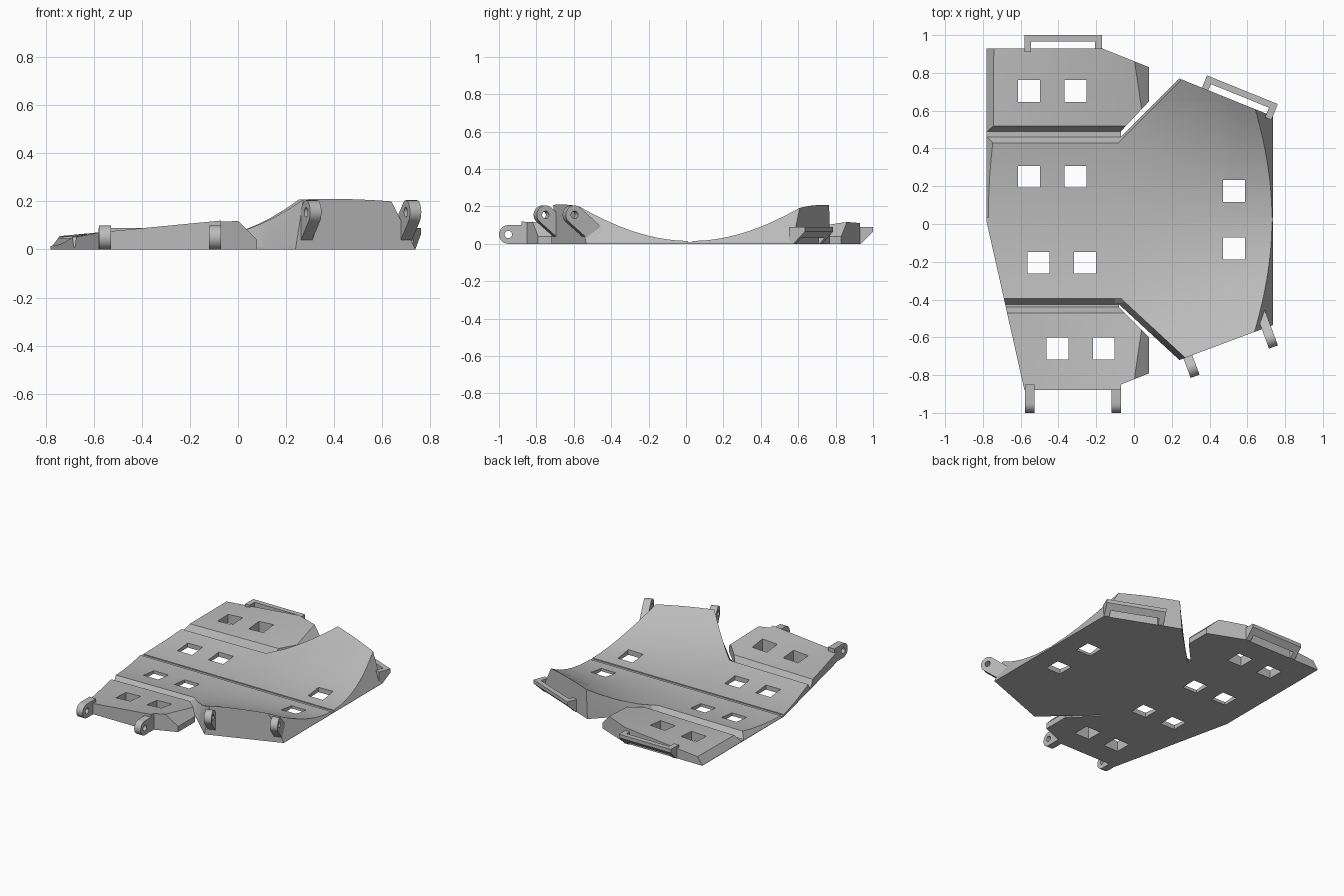
import bpy, bmesh, math
from mathutils import Vector, Matrix

if "Cube" in bpy.data.objects:
    bpy.data.objects.remove(bpy.data.objects["Cube"])

grey = bpy.data.materials.new("plate grey")
grey.diffuse_color = (0.5, 0.5, 0.5, 1)
grey.use_nodes = True
grey.node_tree.nodes["Principled BSDF"].inputs["Base Color"].default_value = grey.diffuse_color

MID, FLOOR, HALF = 0.025, 0.008, 0.058      # centre line, groove floor, half window
WINDOWS = [(-.555, .705), (-.31, .705), (-.555, .25), (-.31, .25), (.53, .175),
           (.53, -.13), (-.505, -.205), (-.26, -.205), (-.405, -.66), (-.16, -.66)]


def clamp(v):
    return max(0.0, min(1.0, v))


def dish(x, y):
    """Shallow dish that steepens to the right."""
    return .015 + (.24 + (.44 if x > 0 else .05) * x) * (y - MID) ** 2


def flange_top(x, y):
    """Outer panel top, rising outward and to the right."""
    a = abs(y - MID)
    t = (x + .78) / .82
    return .052 * (1 - t) + t * (.062 + .16 * (a - .475))


def finish(ob):
    ob.data.materials.clear()
    ob.data.materials.append(grey)
    bpy.ops.object.select_all(action='DESELECT')
    ob.select_set(True)
    bpy.context.view_layer.objects.active = ob
    bpy.ops.object.shade_smooth_by_angle(angle=math.radians(15))


def cut(bm, co, no, clear=False):
    r = bmesh.ops.bisect_plane(bm, geom=bm.verts[:] + bm.edges[:] + bm.faces[:], dist=1e-5,
                               plane_co=co, plane_no=no, clear_outer=clear)
    if clear:
        edges = [e for e in r['geom_cut'] if isinstance(e, bmesh.types.BMEdge) and e.is_boundary]
        if edges:
            bmesh.ops.holes_fill(bm, edges=edges, sides=0)


def panel(name, outline, height, lines=(), chamfers=()):
    """Outline cut into a grid, windows removed, raised to the height rule, ends chamfered."""
    bm = bmesh.new()
    bm.faces.new([bm.verts.new((x, y, 0)) for x, y in outline])
    x0, x1 = min(p[0] for p in outline), max(p[0] for p in outline)
    y0, y1 = min(p[1] for p in outline), max(p[1] for p in outline)
    holes = [w for w in WINDOWS if x0 < w[0] < x1 and y0 < w[1] < y1]
    xs = {0.0} | {w[0] + s * HALF for w in holes for s in (-1, 1)}
    ys = {w[1] + s * HALF for w in holes for s in (-1, 1)}
    xs |= {-.7 + i * .2 for i in range(8)}
    ys |= {y0 + (y1 - y0) * i / 12 for i in range(1, 12)}
    for x in sorted(xs):
        cut(bm, (x, 0, 0), (1, 0, 0))
    for y in sorted(ys):
        cut(bm, (0, y, 0), (0, 1, 0))
    for co, no in lines:
        cut(bm, co, no)
    gone = []
    for f in bm.faces:
        c = f.calc_center_median()
        if any(abs(c.x - w[0]) < HALF and abs(c.y - w[1]) < HALF for w in holes):
            gone.append(f)
    bmesh.ops.delete(bm, geom=gone, context='FACES')
    r = bmesh.ops.extrude_face_region(bm, geom=bm.faces[:])
    for v in r['geom']:
        if isinstance(v, bmesh.types.BMVert):
            v.co.z = height(v.co.x, v.co.y)
    for co, no in chamfers:
        cut(bm, co, no, True)
    bmesh.ops.recalc_face_normals(bm, faces=bm.faces[:])
    me = bpy.data.meshes.new(name)
    bm.to_mesh(me)
    bm.free()
    ob = bpy.data.objects.new(name, me)
    bpy.context.collection.objects.link(ob)
    finish(ob)


def main_panel(name, outline, corner, tip, side, band, chamfers):
    """Inner panel with a sloped edge along the groove and the diagonal slot."""
    c, t = Vector(corner), Vector(tip)
    d = (t - c).normalized()
    n = Vector((d.y, -d.x)) * side              # points into the panel
    groove = .03

    def height(x, y):
        inside = max((corner[1] - y) * side / groove, (Vector((x, y)) - c).dot(n) / band)
        return FLOOR + (dish(x, y) - FLOOR) * clamp(inside)
    p = c + n * band
    lines = [((0, corner[1] - side * groove, 0), (0, 1, 0)), ((p.x, p.y, 0), (n.x, n.y, 0))]
    panel(name, outline, height, lines, chamfers)


def flange(name, outline, edge, side, chamfers):
    """Outer panel with a sloped edge along its groove."""
    def height(x, y):
        return FLOOR + (flange_top(x, y) - FLOOR) * clamp((y - edge) * side / .03)
    panel(name, outline, height, [((0, edge + side * .03, 0), (0, 1, 0))], chamfers)


LEFT = ((-.782, 0, 0), (-1.4, 0, 1))
RIGHT = ((.738, 0, 0), (1, 0, .5))
FLANGE_END = ((.08, 0, .04), (1, 0, 1))

# curved inner panels
main_panel("back_inner_panel", [(-.78, .035), (.735, .035), (.735, .57), (.24, .77),
           (-.07, .46), (-.78, .46)], (-.07, .46), (.24, .77), 1, .012, [RIGHT, LEFT])
main_panel("front_inner_panel", [(-.78, .01), (-.682, -.425), (-.08, -.425), (.24, -.72),
           (.735, -.535), (.735, .01)], (-.08, -.425), (.24, -.72), -1, .03, [RIGHT])

# outer panels
flange("back_outer_panel", [(-.78, .49), (-.07, .49), (.08, .65), (.08, .83),
       (-.17, .93), (-.78, .93)], .49, 1, [FLANGE_END, LEFT])
flange("front_outer_panel", [(-.679, -.44), (-.58, -.88), (-.07, -.88), (-.07, -.85),
       (.08, -.79), (.08, -.60), (-.08, -.44)], -.44, -1, [FLANGE_END])

# thin groove floors joining the panels
for name, pts in (("centre_groove", [(-.78, .01), (.735, .01), (.735, .035), (-.78, .035)]),
                  ("back_groove", [(-.78, .46), (-.07, .46), (-.07, .49), (-.78, .49)]),
                  ("front_groove", [(-.682, -.425), (-.679, -.44), (-.08, -.44), (-.08, -.425)])):
    panel(name, pts, lambda x, y: FLOOR)


def arc(cx, cy, r, a0, a1, n):
    return [(cx + r * math.cos(math.radians(a0 + (a1 - a0) * i / n)),
             cy + r * math.sin(math.radians(a0 + (a1 - a0) * i / n))) for i in range(n + 1)]


def slab(name, loops, at, out, thick):
    """Upright profile (outward, up) extruded sideways, further loops are holes."""
    cu = bpy.data.curves.new(name, 'CURVE')
    cu.dimensions, cu.fill_mode, cu.extrude = '2D', 'BOTH', thick / 2
    for pts in loops:
        s = cu.splines.new('POLY')
        s.points.add(len(pts) - 1)
        for p, (u, z) in zip(s.points, pts):
            p.co = (u, z, 0, 1)
        s.use_cyclic_u = True
    ob = bpy.data.objects.new(name, cu)
    bpy.context.collection.objects.link(ob)
    o = Vector((out[0], out[1], 0)).normalized()
    up = Vector((0, 0, 1))
    m = Matrix((o, up, o.cross(up))).transposed().to_4x4()
    m.translation = (at[0], at[1], 0)
    ob.matrix_world = m
    bpy.ops.object.select_all(action='DESELECT')
    ob.select_set(True)
    bpy.context.view_layer.objects.active = ob
    bpy.ops.object.convert(target='MESH')
    finish(bpy.context.view_layer.objects.active)


# hinge lugs along the front
flat_lug = [[(-.03, 0)] + arc(.07, .05, .05, -90, 90, 14) + [(-.03, .1)],
            arc(.07, .05, .02, 0, 345, 15)]
for i, x in enumerate((-.5525, -.095)):
    slab(f"outer_lug_{i + 1}", flat_lug, (x, -.88), (0, -1), .05)
tall_lug = [arc(.06, .155, .05, -50, 130, 14) + [(-.11, .075), (-.1, .012), (-.033, .012)],
            arc(.06, .155, .02, 0, 345, 15)]
for i, p in enumerate(((.285, -.703), (.70, -.548))):
    slab(f"inner_lug_{i + 1}", tall_lug, p, (.35, -.937), .05)

# slotted catch bars along the back
side_plate = [[(-.02, 0), (.005, 0), (.07, .065), (.07, .09), (-.02, .09)]]
bar = [[(.035, .03), (.07, .065), (.07, .09), (.035, .09)]]
for name, a, b, out in (("outer_catch", (-.58, .93), (-.17, .93), (0, 1)),
                        ("inner_catch", (.36, .722), (.735, .57), (.375, .927))):
    a, b = Vector(a), Vector(b)
    d = (b - a).normalized()
    slab(name + "_left_plate", side_plate, a + d * .018, out, .036)
    slab(name + "_right_plate", side_plate, b - d * .018, out, .036)
    slab(name + "_bar", bar, (a + b) / 2, out, (b - a).length)
